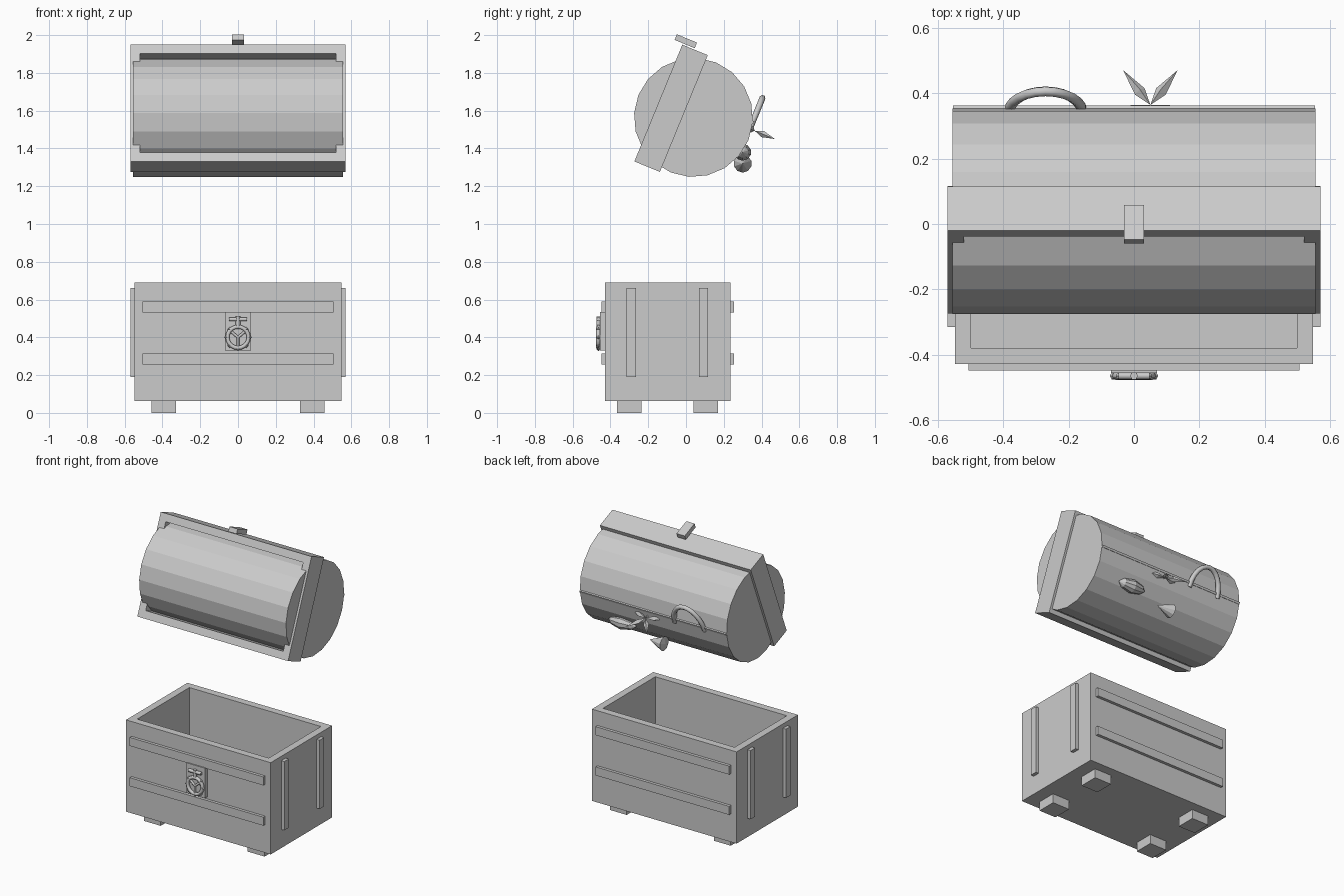
import bpy, bmesh, math
from mathutils import Matrix, Vector

cube = bpy.data.objects.get("Cube")
if cube:
    bpy.data.objects.remove(cube, do_unlink=True)

grey = bpy.data.materials.new("plain_grey")
grey.use_nodes = True
grey.diffuse_color = (0.6, 0.6, 0.6, 1)
grey.node_tree.nodes["Principled BSDF"].inputs["Base Color"].default_value = (0.6, 0.6, 0.6, 1)

T = Matrix.Translation
LID = T((0, -0.079, 1.6125)) @ Matrix.Rotation(math.radians(-22.3), 4, 'X')
ALONG_X = Matrix.Rotation(math.pi / 2, 4, 'Y')
WORLD = Matrix.Identity(4)


def link(name, data, mat):
    data.materials.append(grey)
    ob = bpy.data.objects.new(name, data)
    ob.matrix_world = mat
    bpy.context.collection.objects.link(ob)
    return ob


def finish(name, bm, mat):
    bmesh.ops.recalc_face_normals(bm, faces=bm.faces[:])
    me = bpy.data.meshes.new(name)
    bm.to_mesh(me)
    bm.free()
    return link(name, me, mat)


def box_mesh(lo, hi):
    lo, hi = Vector(lo), Vector(hi)
    bm = bmesh.new()
    bmesh.ops.create_cube(bm, size=1, matrix=T((lo + hi) / 2) @ Matrix.Diagonal((*(hi - lo), 1)))
    bm.normal_update()
    return bm


def box(name, lo, hi, mat=WORLD):
    return finish(name, box_mesh(lo, hi), mat)


def lathe(name, profile, sides, mat):
    """Turn (radius, height) points round the local z axis."""
    bm = bmesh.new()
    vs = [bm.verts.new((r, 0, h)) for r, h in profile]
    es = [bm.edges.new(pair) for pair in zip(vs, vs[1:])]
    bmesh.ops.spin(bm, geom=vs + es, cent=(0, 0, 0), axis=(0, 0, 1),
                   angle=math.tau, steps=sides)
    bmesh.ops.remove_doubles(bm, verts=bm.verts[:], dist=0.0005)
    return finish(name, bm, mat)


def tube(name, points, radius, mat=WORLD, cyclic=False):
    cu = bpy.data.curves.new(name, 'CURVE')
    cu.dimensions = '3D'
    cu.bevel_depth = radius
    cu.bevel_resolution = 1
    cu.use_fill_caps = True
    sp = cu.splines.new('POLY')
    sp.points.add(len(points) - 1)
    for p, co in zip(sp.points, points):
        p.co = (*co, 1)
    sp.use_cyclic_u = cyclic
    return link(name, cu, mat)


# Hollow chest body
bm = box_mesh((-0.547, -0.428, 0.063), (0.547, 0.235, 0.69))
top = max(bm.faces, key=lambda f: f.calc_center_median().z)
bmesh.ops.inset_region(bm, faces=[top], thickness=0.07)
bmesh.ops.inset_region(bm, faces=[top], thickness=0)
bmesh.ops.translate(bm, verts=top.verts[:], vec=(0, 0, -0.56))
finish("chest_body", bm, WORLD)

# Feet, horizontal rails and upright side battens
for side, s in (("left", 1), ("right", -1)):
    for end, y in (("front", -0.3), ("back", 0.105)):
        box(f"{end}_{side}_foot", (s * 0.393 - 0.064, y - 0.065, 0),
            (s * 0.393 + 0.064, y + 0.065, 0.066))
    for end, y in (("front", -0.29), ("back", 0.092)):
        box(f"{end}_{side}_batten", (s * 0.556 - 0.014, y - 0.024, 0.19),
            (s * 0.556 + 0.014, y + 0.024, 0.66))
for level, z in (("lower", 0.285), ("upper", 0.56)):
    for end, y in (("front", -0.436), ("back", 0.243)):
        box(f"{level}_{end}_rail", (-0.505, y - 0.012, z - 0.029), (0.505, y + 0.012, z + 0.029))

# Lock: plate, ring, three spokes, studs and crossbar
box("lock_plate", (-0.07, -0.456, 0.33), (0.07, -0.42, 0.535))
LOCK = T((0, -0.464, 0.4))


def polar(a, r):
    return Vector((r * math.cos(math.radians(a)), 0, r * math.sin(math.radians(a))))


tube("lock_ring", [polar(a, 0.056) for a in range(0, 360, 18)], 0.012, LOCK, True)
for i, a in enumerate((40, 140, 270)):
    tube(f"lock_spoke_{i}", [polar(a, 0), polar(a, 0.056)], 0.008, LOCK)
for i, a in enumerate(range(0, 360, 45)):
    lathe(f"lock_stud_{i}", [(0, -0.012), (0.012, 0), (0, 0.012)], 6, LOCK @ T(polar(a, 0.062)))
tube("lock_shank", [(0, 0, 0.06), (0, 0, 0.11)], 0.012, LOCK)
tube("lock_crossbar", [(-0.048, 0, 0.095), (0.048, 0, 0.095)], 0.011, LOCK)

# Lid frame, open through the middle
bm = box_mesh((-0.57, -0.073, -0.334), (0.57, 0.073, 0.334))
caps = [f for f in bm.faces if abs(f.normal.y) > 0.9]
for f in caps:
    bmesh.ops.inset_region(bm, faces=[f], thickness=0.071)
rims = [e for f in caps for e in f.edges]
bmesh.ops.delete(bm, geom=caps, context='FACES_ONLY')
bmesh.ops.bridge_loops(bm, edges=rims)
finish("lid_frame", bm, LID)

# Rounded barrel, seam strip and latch
R = 0.315
lathe("lid_barrel", [(0, -0.555), (R, -0.555), (R, 0.555), (0, 0.555)], 20,
      LID @ T((0, 0.128, 0)) @ ALONG_X)
box("lid_seam", (-0.553, 0.42, 0.09), (0.553, 0.434, 0.104), LID)
box("lid_latch", (-0.031, -0.12, 0.342), (0.031, -0.005, 0.374), LID)

# Arched handle
arch = [(-0.27 + 0.112 * math.cos(t * math.pi / 12), 0.427,
         0.07 + 0.165 * math.sin(t * math.pi / 12)) for t in range(13)]
tube("arched_handle", arch, 0.016, LID)

# Five-armed star standing out from the barrel
for i in range(5):
    turn = Matrix.Rotation(math.radians(54 + 72 * i), 4, 'Z')
    lathe(f"star_arm_{i}", [(0, 0), (0.018, 0.055), (0, 0.142)], 4,
          LID @ T((0.05, 0.455, 0.058)) @ turn @ ALONG_X)

# Spindle shell and cone shell
lathe("oval_shell", [(0, -0.105), (0.03, -0.07), (0.045, 0), (0.03, 0.07), (0, 0.105)], 10,
      T((0.27, 0.3, 1.38)) @ ALONG_X)
lathe("cone_shell", [(0, -0.055), (0.048, -0.045), (0, 0.065)], 10,
      T((0, 0.3, 1.32)) @ ALONG_X)
